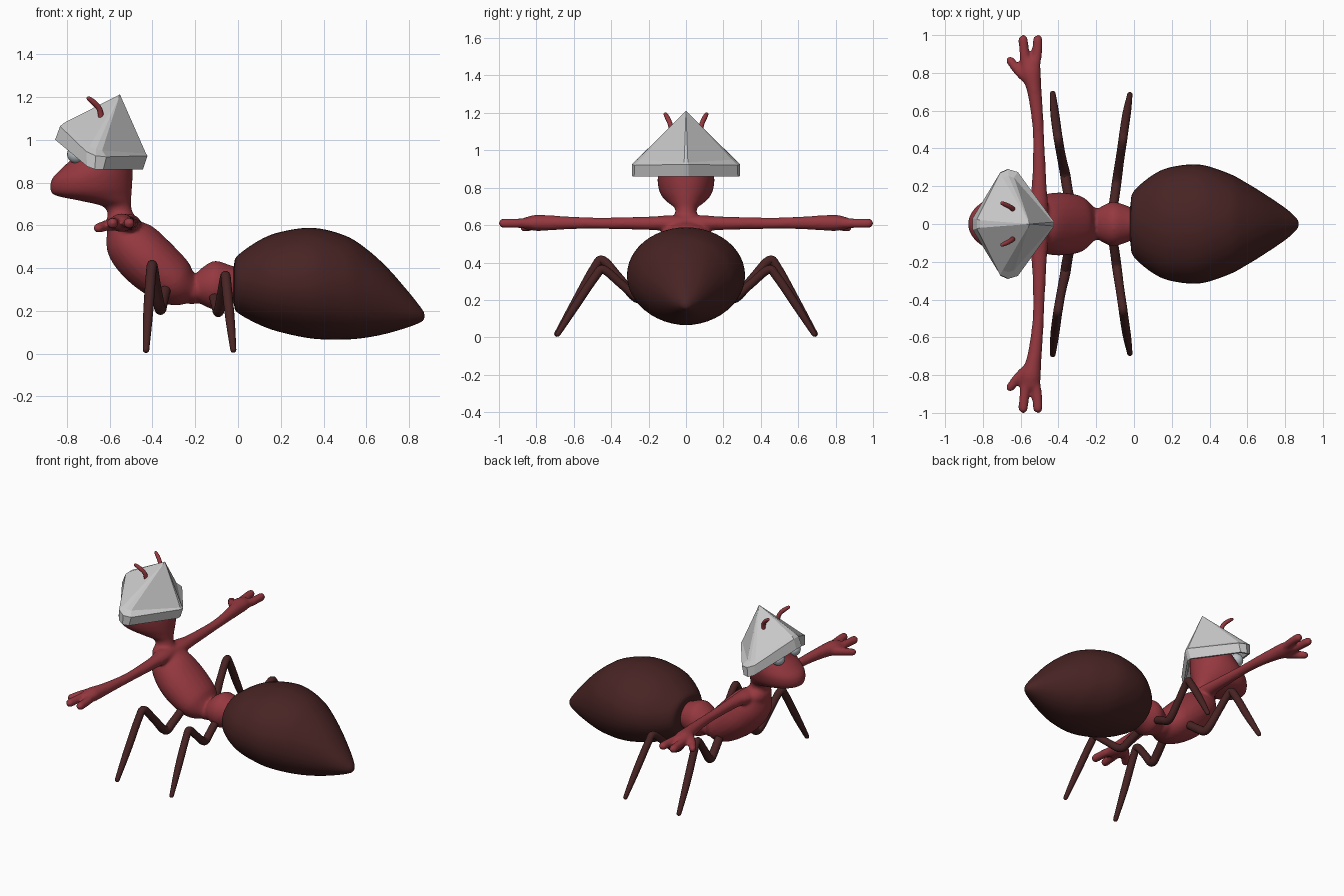
import bpy, bmesh, math
from mathutils import Vector


def material(name, rgb):
    m = bpy.data.materials.new(name)
    m.diffuse_color = (*rgb, 1)
    return m


RED = material("ant red", (0.30, 0.04, 0.05))
DARK = material("dark maroon", (0.065, 0.017, 0.017))
GREY = material("hat grey", (0.58, 0.58, 0.58))
EYE = material("eye pale grey", (0.50, 0.55, 0.58))
X, Y, Z = Vector((1, 0, 0)), Vector((0, 1, 0)), Vector((0, 0, 1))


def finish(name, bm, mat, smooth=True):
    bmesh.ops.recalc_face_normals(bm, faces=bm.faces[:])
    me = bpy.data.meshes.new(name)
    bm.to_mesh(me)
    bm.free()
    me.materials.append(mat)
    for p in me.polygons:
        p.use_smooth = smooth
    ob = bpy.data.objects.new(name, me)
    bpy.context.collection.objects.link(ob)
    return ob


def spline(pts, steps):
    """Smooth curve through tuples of any length"""
    p = [pts[0]] + list(pts) + [pts[-1]]
    out = []
    for i in range(1, len(p) - 2):
        for k in range(steps):
            t = k / steps
            out.append([0.5 * (2 * b + (c - a) * t + (2 * a - 5 * b + 4 * c - d) * t * t
                               + (3 * b - a - 3 * c + d) * t ** 3)
                        for a, b, c, d in zip(p[i - 1], p[i], p[i + 1], p[i + 2])])
    return out + [list(pts[-1])]


def tube(bm, pts, ref=X, axis=None, round_ends=True, steps=5, n=24):
    """Loft of ellipses; pts = (x, y, z, radius along ref, other radius)"""
    pts = [p if len(p) == 5 else (*p, p[3]) for p in pts]
    s = spline(pts, steps)
    rings = []
    for i, q in enumerate(s):
        a, b = s[max(i - 1, 0)], s[min(i + 1, len(s) - 1)]
        t = axis or (Vector(b[:3]) - Vector(a[:3])).normalized()
        rings.append((Vector(q[:3]), t, max(q[3], 0.002), max(q[4], 0.002)))
    if round_ends:
        def cap(ring, sign):
            c, t, ra, rb = ring
            return [(c + t * sign * min(ra, rb) * math.sin(a), t, ra * math.cos(a), rb * math.cos(a))
                    for a in (math.radians(d) for d in (22, 45, 65, 82))]
        rings = cap(rings[0], -1)[::-1] + rings + cap(rings[-1], 1)
    loops = []
    for c, t, ra, rb in rings:
        u = (ref - t * ref.dot(t)).normalized()
        v = t.cross(u)
        loops.append([bm.verts.new(c + u * ra * math.cos(w) + v * rb * math.sin(w))
                      for w in (2 * math.pi * k / n for k in range(n))])
    for l0, l1 in zip(loops, loops[1:]):
        for k in range(n):
            bm.faces.new((l0[k], l0[(k + 1) % n], l1[(k + 1) % n], l1[k]))
    bm.faces.new(loops[0][::-1])
    bm.faces.new(loops[-1])


def side(pts, s):
    return [(p[0], p[1] * s, *p[2:]) for p in pts]


# Red body: thorax, waist, head and arms fused into one smooth skin
bm = bmesh.new()
tube(bm, [(-0.555, 0, 0.605, 0.10, 0.065), (-0.505, 0, 0.525, 0.142, 0.122),
          (-0.41, 0, 0.425, 0.167, 0.133), (-0.29, 0, 0.33, 0.15, 0.112),
          (-0.215, 0, 0.295, 0.09, 0.065)], ref=Y)
tube(bm, [(-0.20, 0, 0.31, 0.07, 0.06), (-0.17, 0, 0.315, 0.095, 0.085),
          (-0.11, 0, 0.32, 0.118, 0.114), (-0.04, 0, 0.32, 0.098, 0.095),
          (0.0, 0, 0.32, 0.08, 0.08)], ref=Y, axis=X)
# head levels: height, front x, back x, half width
levels = [(0.60, -0.61, -0.46, 0.09), (0.655, -0.61, -0.49, 0.06), (0.69, -0.635, -0.50, 0.06),
          (0.715, -0.74, -0.50, 0.09), (0.74, -0.855, -0.498, 0.118), (0.77, -0.878, -0.496, 0.138),
          (0.82, -0.868, -0.493, 0.151), (0.87, -0.82, -0.493, 0.15), (0.92, -0.77, -0.495, 0.14),
          (0.98, -0.74, -0.51, 0.11), (1.03, -0.69, -0.55, 0.05)]
tube(bm, [((f + b) / 2, 0, z, (b - f) / 2, w) for z, f, b, w in levels],
     axis=Z, round_ends=False, n=40)
for s in (1, -1):
    tube(bm, side([(-0.52, 0, 0.61, 0.06, 0.045), (-0.51, 0.1, 0.61, 0.056, 0.042),
                   (-0.502, 0.2, 0.61, 0.040, 0.036), (-0.505, 0.45, 0.61, 0.030),
                   (-0.515, 0.6, 0.612, 0.033), (-0.53, 0.72, 0.612, 0.040),
                   (-0.545, 0.8, 0.612, 0.053, 0.043), (-0.548, 0.85, 0.61, 0.050, 0.034)], s))
    tube(bm, side([(-0.568, 0.82, 0.61, 0.029), (-0.580, 0.90, 0.61, 0.026),
                   (-0.587, 0.976, 0.61, 0.026)], s))
    tube(bm, side([(-0.528, 0.82, 0.61, 0.029), (-0.513, 0.90, 0.61, 0.026),
                   (-0.509, 0.976, 0.61, 0.026)], s))
    tube(bm, side([(-0.555, 0.765, 0.61, 0.033), (-0.61, 0.81, 0.60, 0.027),
                   (-0.655, 0.865, 0.587, 0.023)], s))
body = finish("body", bm, RED)
rm = body.modifiers.new("fuse", "REMESH")
rm.mode = "VOXEL"
rm.voxel_size = 0.01
rm.use_smooth_shade = True
sm = body.modifiers.new("soften", "SMOOTH")
sm.factor = 0.5
sm.iterations = 6

# Abdomen from stations: x, top, bottom, half width
stations = [(-0.022, 0.37, 0.27, 0.05), (-0.018, 0.42, 0.225, 0.11), (0.0, 0.46, 0.19, 0.175),
            (0.1, 0.53, 0.135, 0.26), (0.2, 0.569, 0.10, 0.302), (0.35, 0.588, 0.07, 0.314),
            (0.5, 0.552, 0.066, 0.268), (0.6, 0.49, 0.075, 0.215), (0.7, 0.40, 0.095, 0.153),
            (0.8, 0.285, 0.125, 0.085), (0.85, 0.222, 0.145, 0.042), (0.867, 0.197, 0.157, 0.02),
            (0.872, 0.18, 0.172, 0.004)]
bm = bmesh.new()
tube(bm, [(x, 0, (t + b) / 2, w, (t - b) / 2) for x, t, b, w in stations],
     ref=Y, axis=X, round_ends=False, n=48)
finish("abdomen", bm, DARK)

# Legs: hip, low joint, knee, foot
legs = {"front": [(-0.335, 0.10, 0.32, 0.026), (-0.355, 0.20, 0.24, 0.027), (-0.365, 0.265, 0.212, 0.027),
                  (-0.385, 0.36, 0.32, 0.024), (-0.400, 0.445, 0.412, 0.024), (-0.407, 0.49, 0.37, 0.024),
                  (-0.42, 0.59, 0.19, 0.023), (-0.430, 0.69, 0.018, 0.015)],
        "back": [(-0.115, 0.06, 0.28, 0.024), (-0.10, 0.16, 0.225, 0.025), (-0.09, 0.235, 0.198, 0.025),
                 (-0.075, 0.34, 0.28, 0.023), (-0.060, 0.44, 0.362, 0.023), (-0.054, 0.485, 0.325, 0.023),
                 (-0.038, 0.59, 0.17, 0.022), (-0.022, 0.685, 0.018, 0.014)]}
for name, pts in legs.items():
    for label, s in (("left", 1), ("right", -1)):
        bm = bmesh.new()
        tube(bm, side(pts, s), n=16)
        finish(f"{name}_leg_{label}", bm, DARK)

# Antennae and eyes
for label, s in (("left", 1), ("right", -1)):
    bm = bmesh.new()
    tube(bm, side([(-0.64, 0.075, 1.06, 0.011), (-0.642, 0.08, 1.12, 0.013), (-0.652, 0.088, 1.15, 0.013),
                   (-0.675, 0.10, 1.175, 0.013), (-0.698, 0.11, 1.193, 0.010)], s), ref=Y, n=12)
    finish(f"antenna_{label}", bm, RED)
    bm = bmesh.new()
    bmesh.ops.create_uvsphere(bm, u_segments=20, v_segments=12, radius=0.043)
    bmesh.ops.translate(bm, verts=bm.verts, vec=(-0.756, 0.085 * s, 0.932))
    finish(f"eye_{label}", bm, EYE)

# Folded hat: three chamfered diamond rings rising to a point
rings = [[(-0.855, 0.03, 1.0), (-0.705, 0.275, 0.875), (-0.67, 0.29, 0.862), (-0.63, 0.277, 0.86), (-0.445, 0.015, 0.86)],
         [(-0.832, 0.025, 1.063), (-0.71, 0.27, 0.945), (-0.665, 0.29, 0.925), (-0.615, 0.275, 0.92), (-0.423, 0.012, 0.925)],
         [(-0.815, 0.02, 1.078), (-0.695, 0.245, 0.968), (-0.665, 0.255, 0.955), (-0.635, 0.245, 0.95), (-0.43, 0.01, 0.935)]]
bm = bmesh.new()
loops = [[bm.verts.new(p) for p in r + side(r, -1)[::-1]] for r in rings]
apex = bm.verts.new((-0.552, 0, 1.212))
for k in range(10):
    j = (k + 1) % 10
    for l0, l1 in zip(loops, loops[1:]):
        bm.faces.new((l0[k], l0[j], l1[j], l1[k]))
    bm.faces.new((loops[2][k], loops[2][j], apex))
hat = finish("hat", bm, GREY, smooth=False)
sol = hat.modifiers.new("thickness", "SOLIDIFY")
sol.thickness = 0.015
sol.offset = -1
